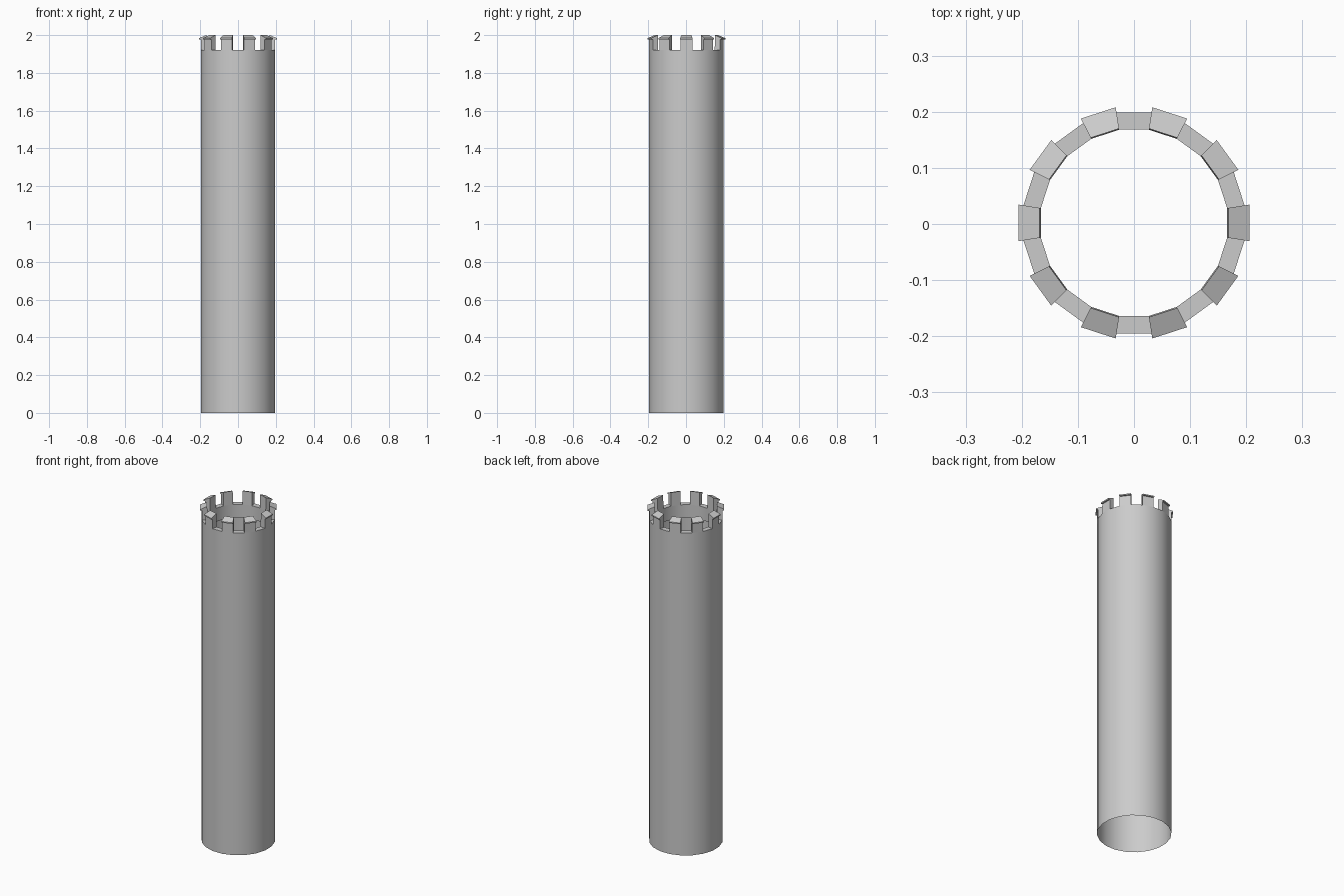
import bpy, bmesh, math

if "Cube" in bpy.data.objects:
    bpy.data.objects.remove(bpy.data.objects["Cube"], do_unlink=True)

SIDES = 20
HALF = math.pi / SIDES
R_OUT, R_IN = 0.197, 0.166      # radii at the middle of each flat side
FLOOR = 1.92                    # bottom of the notches
OFFSET_Y = 0.002

stone = bpy.data.materials.new("grey stone")
stone.use_nodes = True
grey = (0.6, 0.6, 0.6, 1)
stone.diffuse_color = grey
stone.node_tree.nodes["Principled BSDF"].inputs["Base Color"].default_value = grey


def finish(bm, name):
    mesh = bpy.data.meshes.new(name)
    bm.to_mesh(mesh)
    bm.free()
    obj = bpy.data.objects.new(name, mesh)
    bpy.context.collection.objects.link(obj)
    obj.location.y = OFFSET_Y
    mesh.materials.append(stone)
    bpy.ops.object.select_all(action="DESELECT")
    obj.select_set(True)
    bpy.context.view_layer.objects.active = obj
    bpy.ops.object.shade_smooth_by_angle(angle=math.radians(30))
    return obj


def point(bm, r, z, angle):
    # r is measured to the flat side, so corners sit a little further out
    r /= math.cos(HALF)
    return bm.verts.new((r * math.cos(angle), r * math.sin(angle), z))


# Hollow shaft: outer wall, walkway ring and short inner lip
bm = bmesh.new()
profile = [(R_OUT, 0), (R_OUT, FLOOR), (R_IN, FLOOR), (R_IN, 1.84)]
rings = [[point(bm, r, z, (2 * i + 1) * HALF) for i in range(SIDES)] for r, z in profile]
for low, high in zip(rings, rings[1:]):
    for i in range(SIDES):
        j = (i + 1) % SIDES
        bm.faces.new((low[i], low[j], high[j], high[i]))
finish(bm, "tower_shaft")

# Battlements: raised blocks with sloping, overhanging tops
bm = bmesh.new()
section = [(R_IN, FLOOR), (R_OUT, FLOOR), (R_OUT, 1.977), (0.206, 1.977),
           (0.206, 1.984), (R_IN + 0.002, 2.0)]
for k in range(SIDES // 2):
    a = 4 * k * HALF
    left, right = ([point(bm, r, z, a + s * HALF) for r, z in section] for s in (1, -1))
    n = len(section)
    for i in range(1, n):       # open underneath, where it meets the shaft
        j = (i + 1) % n
        bm.faces.new((right[i], right[j], left[j], left[i]))
    bm.faces.new(left)
    bm.faces.new(right[::-1])
bmesh.ops.recalc_face_normals(bm, faces=bm.faces[:])
finish(bm, "battlements")
